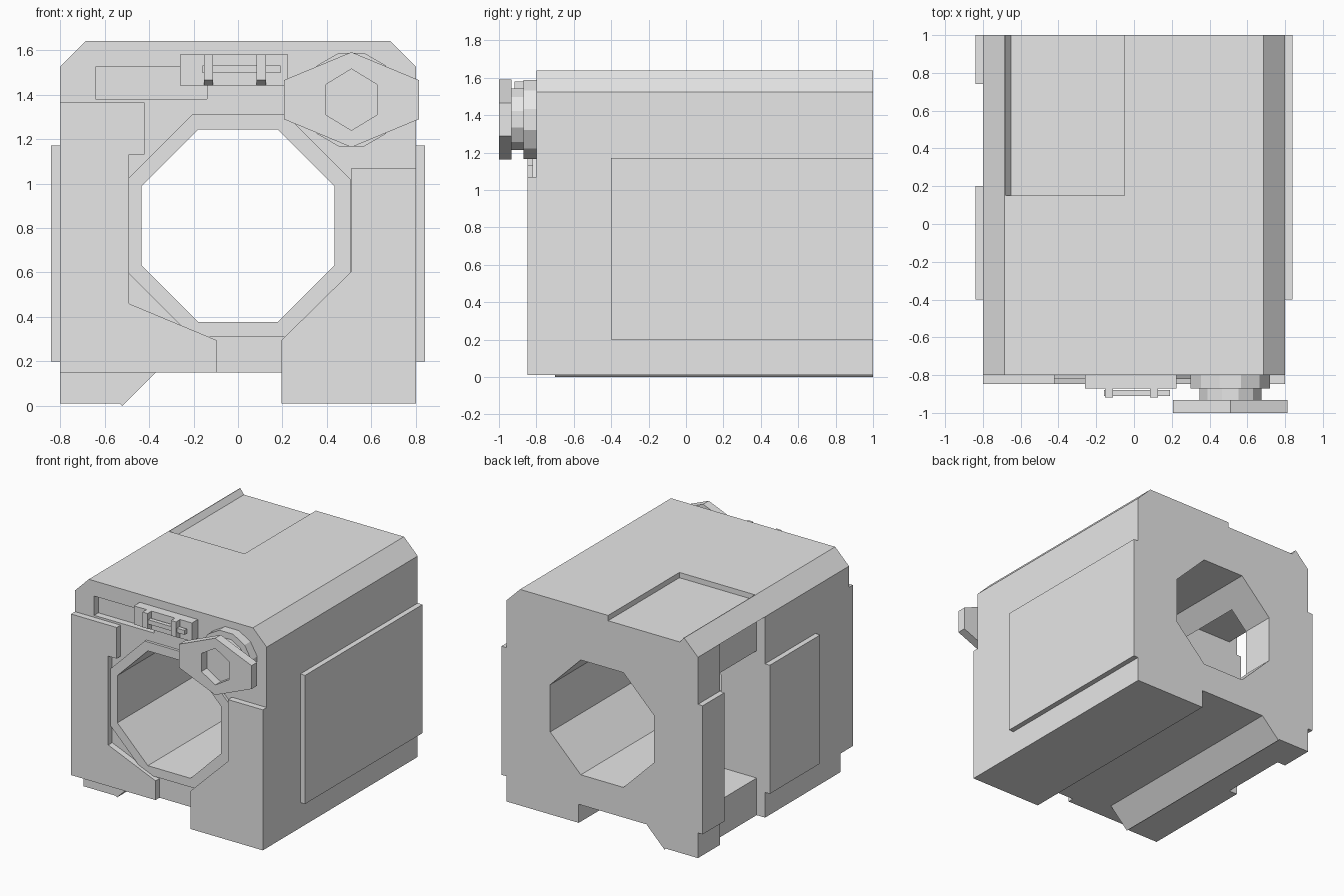
import bpy, bmesh
from math import sin, cos, pi

if "Cube" in bpy.data.objects:
    bpy.data.objects.remove(bpy.data.objects["Cube"], do_unlink=True)

GREY = (0.8, 0.8, 0.8, 1)
grey = bpy.data.materials.new("plain_grey")
grey.use_nodes = True
grey.diffuse_color = GREY
grey.node_tree.nodes["Principled BSDF"].inputs["Base Color"].default_value = GREY


def prism(name, profile, y0, y1):
    """Extrude an (x, z) profile along y."""
    bm = bmesh.new()
    face = bm.faces.new([bm.verts.new((x, y0, z)) for x, z in profile])
    new = bmesh.ops.extrude_face_region(bm, geom=[face])["geom"]
    bmesh.ops.translate(bm, vec=(0, y1 - y0, 0),
                        verts=[v for v in new if isinstance(v, bmesh.types.BMVert)])
    bmesh.ops.recalc_face_normals(bm, faces=bm.faces)
    mesh = bpy.data.meshes.new(name)
    bm.to_mesh(mesh)
    bm.free()
    mesh.materials.append(grey)
    obj = bpy.data.objects.new(name, mesh)
    bpy.context.collection.objects.link(obj)
    return obj


def box(name, x0, x1, y0, y1, z0, z1):
    return prism(name, [(x0, z0), (x1, z0), (x1, z1), (x0, z1)], y0, y1)


def octagon(cx, cz, half, flat):
    return [(cx + x, cz + z) for x, z in (
        (-flat, half), (flat, half), (half, flat), (half, -flat),
        (flat, -half), (-flat, -half), (-half, -flat), (-half, flat))]


def hexagon(cx, cz, half_x, shoulder, half_z):
    return [(cx + x, cz + z) for x, z in (
        (0, half_z), (half_x, shoulder), (half_x, -shoulder),
        (0, -half_z), (-half_x, -shoulder), (-half_x, shoulder))]


def regular(cx, cz, r, n):
    return [(cx + r * cos((i + 0.5) * 2 * pi / n), cz + r * sin((i + 0.5) * 2 * pi / n))
            for i in range(n)]


def cut(cutter, *targets):
    """Subtract the cutter from each target, then discard it."""
    for obj in targets:
        mod = obj.modifiers.new("cut", 'BOOLEAN')
        mod.operation = 'DIFFERENCE'
        mod.solver = 'EXACT'
        mod.object = cutter
        bpy.context.view_layer.objects.active = obj
        bpy.ops.object.modifier_apply(modifier=mod.name)
    bpy.data.objects.remove(cutter, do_unlink=True)


# Main housing with chamfered top and one long foot
housing = prism("housing", [(-0.8, 0.15), (0.195, 0.15), (0.195, 0.01), (0.8, 0.01),
                            (0.8, 1.525), (0.685, 1.64), (-0.685, 1.64), (-0.8, 1.525)], -0.8, 1)
foot = prism("right_foot", [(-0.8, 0.01), (-0.53, 0.01), (-0.52, 0), (-0.37, 0.15),
                            (-0.8, 0.15)], -0.7, 1)

# Raised rim around the bore
rim = prism("bore_rim", octagon(0.005, 0.81, 0.5, 0.21), -0.82, -0.8)

# Bore, side slot with window, top recess and front pocket
cut(prism("bore_cutter", octagon(0, 0.81, 0.433, 0.178), -1.2, 1.2), housing, rim)
cut(box("slot_cutter", -0.9, -0.73, 0.2, 0.74, -0.1, 1.525), housing, foot)
cut(box("window_cutter", -0.9, -0.3, 0.2, 0.74, 0.29, 1.25), housing)
cut(prism("recess_cutter", [(-0.65, 1.6), (-0.05, 1.6), (-0.05, 1.7), (-0.725, 1.7)],
          0.15, 1.1), housing)
cut(box("pocket_cutter", -0.64, -0.14, -0.9, -0.75, 1.38, 1.525), housing)

# Front armour plates
prism("right_front_plate", [(-0.8, 0.15), (-0.095, 0.15), (-0.095, 0.295), (-0.49, 0.46),
                            (-0.49, 1.13), (-0.42, 1.13), (-0.42, 1.365), (-0.8, 1.365)],
      -0.847, -0.8)
prism("left_front_plate", [(0.195, 0.01), (0.8, 0.01), (0.8, 1.07), (0.51, 1.07),
                           (0.51, 0.605), (0.195, 0.295)], -0.847, -0.8)

# Side plates
box("left_side_plate", 0.8, 0.84, -0.4, 1, 0.2, 1.17)
for label, y0, y1 in (("front", -0.4, 0.2), ("rear", 0.74, 1)):
    box("right_side_plate_" + label, -0.84, -0.8, y0, y1, 0.2, 1.17)

# Latch panel with a small bar held by two brackets
box("latch_panel", -0.26, 0.225, -0.87, -0.8, 1.44, 1.58)
box("latch_bar", -0.16, 0.19, -0.91, -0.88, 1.497, 1.53)
for label, x in (("right", -0.133), ("left", 0.105)):
    bracket = box("latch_bracket_" + label, x - 0.021, x + 0.021, -0.918, -0.87, 1.44, 1.58)
    # Sloped underside
    for v in bracket.data.vertices:
        if v.co.z < 1.5 and v.co.y < -0.9:
            v.co.z += 0.025

# Knob: round base, neck and hexagonal cap with a socket
KX, KZ = 0.51, 1.377
prism("knob_base", regular(KX, KZ, 0.218, 12), -0.87, -0.8)
prism("knob_neck", regular(KX, KZ, 0.17, 12), -0.935, -0.87)
cap = prism("knob_cap", hexagon(KX, KZ, 0.303, 0.088, 0.214), -1, -0.933)
cut(prism("socket_cutter", hexagon(KX, KZ, 0.115, 0.068, 0.138), -1.1, -0.9), cap)
